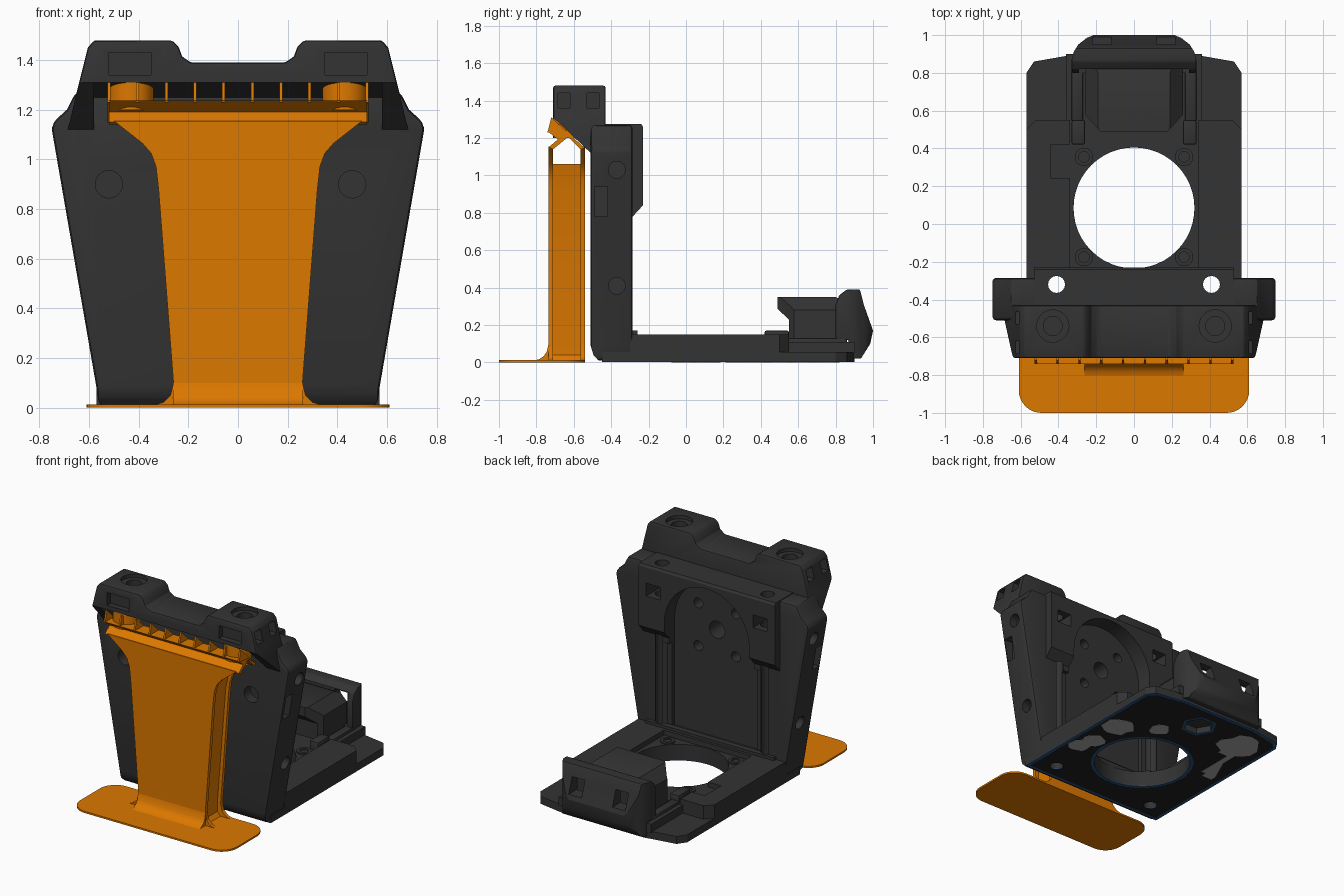
import bpy, bmesh, math, random

if "Cube" in bpy.data.objects:
    bpy.data.objects.remove(bpy.data.objects["Cube"])


def material(name, rgb):
    m = bpy.data.materials.new(name)
    m.use_nodes = True
    m.diffuse_color = (*rgb, 1)
    m.node_tree.nodes["Principled BSDF"].inputs["Base Color"].default_value = (*rgb, 1)
    return m


DARK = material("dark grey plastic", (0.033, 0.033, 0.033))
ORANGE = material("orange support", (0.72, 0.188, 0.0))
BLACK = material("black underside", (0.014, 0.014, 0.014))
GREY = material("grey patch", (0.4, 0.4, 0.4))
BLUE = material("blue outline", (0.025, 0.085, 0.22))
parts = []


def prism(name, pts, axis, lo, hi, mat=DARK, bevel=0):
    """Extrude a closed outline along an axis; points give the two other coordinates in order."""
    place = {"x": lambda a, b, c: (c, a, b), "y": lambda a, b, c: (a, c, b),
             "z": lambda a, b, c: (a, b, c)}[axis]
    bm = bmesh.new()
    ends = [[bm.verts.new(place(a, b, c)) for a, b in pts] for c in (lo, hi)]
    for ring in ends:
        bm.faces.new(ring)
    n = len(pts)
    for i in range(n):
        j = (i + 1) % n
        bm.faces.new((ends[0][i], ends[0][j], ends[1][j], ends[1][i]))
    bmesh.ops.recalc_face_normals(bm, faces=bm.faces)
    if bevel:
        sharp = [e for e in bm.edges if e.calc_face_angle(0) > 0.6]
        bmesh.ops.bevel(bm, geom=sharp, offset=bevel, segments=2, profile=0.5,
                        affect="EDGES", clamp_overlap=True)
    mesh = bpy.data.meshes.new(name)
    bm.to_mesh(mesh)
    bm.free()
    mesh.materials.append(mat)
    ob = bpy.data.objects.new(name, mesh)
    bpy.context.collection.objects.link(ob)
    parts.append(ob)
    return ob


def box(name, x, y, z, mat=DARK, bevel=0):
    return prism(name, [(x[0], y[0]), (x[1], y[0]), (x[1], y[1]), (x[0], y[1])], "z", *z, mat, bevel)


def circle(a, b, r, n=32):
    return [(a + r * math.cos(math.tau * i / n), b + r * math.sin(math.tau * i / n)) for i in range(n)]


def rod(name, centre, r, axis, lo, hi, mat=DARK, n=32):
    return prism(name, circle(*centre, r, n), axis, lo, hi, mat)


def mirrored(half):
    return half + [(-a, b) for a, b in reversed(half)]


def span(side, a, b):
    return tuple(sorted((side * a, side * b)))


def cut(targets, cutters):
    """Subtract the cutters from each target, then discard them."""
    for ob in targets:
        for c in cutters:
            mod = ob.modifiers.new("cut", "BOOLEAN")
            mod.operation, mod.solver, mod.object = "DIFFERENCE", "EXACT", c
        bpy.context.view_layer.update()
        done = bpy.data.meshes.new_from_object(ob.evaluated_get(bpy.context.evaluated_depsgraph_get()))
        ob.modifiers.clear()
        ob.data = done
    for c in cutters:
        parts.remove(c)
        bpy.data.objects.remove(c)


# Upright: tapered wall with thick shoulders at the back
tower = prism("upright_wall", mirrored([(0.56, 0.01), (0.57, 0.08), (0.75, 1.12), (0.745, 1.15),
              (0.69, 1.2), (0.655, 1.27)]), "y", -0.51, -0.285, bevel=0.02)
shoulders = prism("upright_shoulders", [(-0.32, 0.74), (-0.285, 0.78), (-0.23, 0.84), (-0.23, 1.26),
                  (-0.24, 1.275), (-0.45, 1.275), (-0.45, 1.2), (-0.32, 1.2)], "x", -0.53, 0.53)
channel = [(0.33, 0.15)] + [(0.33 * math.cos(math.pi * i / 25), 0.905 + 0.33 * math.sin(math.pi * i / 25))
                            for i in range(13)]
cutters = [prism("channel_cutter", mirrored(channel), "y", -0.345, 0),
           rod("shaft_cutter", (0, 0.905), 0.06, "y", -0.48, 0),
           prism("toe_cutter", [(-0.6, -0.1), (-0.44, 0), (-0.47, 0.012), (-0.495, 0.04), (-0.51, 0.09),
                 (-0.6, 0.1)], "x", -1, 1)]
for s in (-1, 1):
    cutters += [rod("screw_cutter", (s * 0.145, 0.905 + h), 0.035, "y", -0.48, -0.3, n=16)
                for h in (-0.15, 0.15)]
    cutters += [rod("upright_hole_cutter", (s * 0.41, -0.32), 0.045, "z", -0.1, 1.5, n=16),
                box("pocket_cutter", span(s, 0.36, 0.47), (-0.37, -0.1), (1.06, 1.15)),
                box("rail_step_cutter", span(s, 0.3, 0.38), (-0.315, -0.1), (0.15, 0.74)),
                box("side_slot_cutter", span(s, 0.65, 0.9), (-0.49, -0.42), (0.78, 0.94))]
    for h, x in ((1.03, 0.68), (0.41, 0.57)):
        cutters.append(rod("side_hole_cutter", (-0.37, h), 0.045, "x", *span(s, x, x + 0.3), n=20))
    cutters.append(rod("front_hole_cutter", (s * 0.49 - 0.03, 0.9), 0.055, "y", -0.6, -0.44))
cut([tower, shoulders], cutters)

# Head: two raised ends with slots and countersunk holes, sloped and recessed below
head = prism("upright_head", mirrored([(0.69, 1.1), (0.65, 1.27), (0.605, 1.45), (0.58, 1.48), (0.265, 1.48),
             (0.24, 1.455), (0.225, 1.415), (0.19, 1.39)]), "y", -0.71, -0.43, bevel=0.012)
cutters = [prism("underside_cutter", [(-0.85, 1.443), (-0.51, 1.12), (-0.51, 1), (-0.85, 1)], "x", -1, 1),
           prism("recess_cutter", [(-0.85, 1.352), (-0.51, 1.25), (-0.51, 1), (-0.85, 1)], "x", -0.58, 0.58)]
for s in (-1, 1):
    cutters.append(box("front_slot_cutter", span(s, 0.35, 0.52), (-0.8, -0.67), (1.34, 1.43)))
    cutters += [box("head_slot_cutter", span(s, 0.56, 0.9), y, (1.36, 1.44))
                for y in ((-0.685, -0.62), (-0.53, -0.465))]
    cutters += [rod("sink_cutter", (s * 0.43, -0.54), 0.085, "z", 1.455, 1.6),
                rod("sink_hole_cutter", (s * 0.43, -0.54), 0.05, "z", 1.38, 1.6)]
cut([head], cutters)


# Base plate with motor opening
def plate(name, z, mat, inset=0.0):
    return prism(name, mirrored([(0.57 - inset, -0.45 + inset), (0.57 - inset, 0.8),
                 (0.53 - inset, 0.86 - inset), (0.3, 0.9 - inset)]), "z", *z, mat)


base = plate("base_plate", (0.006, 0.055), DARK)
rails = prism("base_rails", mirrored([(0.57, -0.3), (0.57, 0.5), (0.52, 0.55)]), "z", 0.05, 0.15)
lip = box("base_front_lip", (-0.5, 0.5), (-0.3, -0.26), (0.14, 0.17))
step = box("base_rear_step", (-0.36, 0.36), (0.5, 0.9), (0.05, 0.11))
skin = plate("underside_outline", (0.002, 0.007), BLUE)
film = plate("underside_skin", (0.001, 0.005), BLACK, 0.024)
cut([rails], [box("floor_cutter", (-0.34, 0.34), (-0.24, 0.8), (0.115, 0.3)),
              box("notch_cutter", (-0.44, -0.3), (0.24, 0.42), (0.115, 0.3))])
cut([film], [rod("film_cutter", (0, 0.085), 0.344, "z", -0.1, 0.1, n=48),
             rod("film_hex_cutter", (0.02, 0.7), 0.125, "z", -0.1, 0.1, n=6)])
cutters = [rod("opening_cutter", (0, 0.085), 0.32, "z", -0.1, 0.4, n=48),
           rod("hex_cutter", (0.02, 0.7), 0.1, "z", -0.1, 0.045, n=6)]
cutters += [rod("base_hole_cutter", (s * 0.41, -0.32), 0.045, "z", -0.1, 0.4, n=16) for s in (-1, 1)]
cut([base, rails, lip, skin, film], cutters)
for s in (-1, 1):
    for y in (-0.175, 0.355):
        ring = rod("screw_boss", (s * 0.265, y), 0.048, "z", 0.1, 0.125)
        cut([ring], [rod("boss_cutter", (s * 0.265, y), 0.028, "z", 0.08, 0.2)])
    box("block_side_rail", span(s, 0.26, 0.33), (0.42, 0.55), (0.05, 0.17), bevel=0.01)
    box("block_side_wall", span(s, 0.27, 0.33), (0.54, 0.86), (0.05, 0.13), bevel=0.01)

# Irregular patches and a bent stripe on the underside
random.seed(4)
for x, y, r in ((0.47, 0.0, 0.08), (0.44, 0.1, 0.08), (0.43, 0.35, 0.11), (-0.36, 0.66, 0.15), (0.2, 0.5, 0.07)):
    blob = [(x + (a - x) * random.uniform(0.8, 1.1), y + (b - y) * random.uniform(0.8, 1.1))
            for a, b in circle(x, y, r, 13)]
    prism("underside_patch", blob, "z", 0, 0.004, GREY)
prism("underside_stripe", [(-0.3, 0.52), (-0.38, 0.52), (-0.38, 0.25), (-0.5, 0.25), (-0.5, 0.21), (-0.42, 0.21),
      (-0.42, 0.56), (-0.3, 0.56)], "z", 0, 0.004, GREY)

# Rear block and curved rear arm
block = prism("rear_block", [(0.49, 0.35), (0.49, 0.285), (0.55, 0.23), (0.55, 0.05), (0.84, 0.05), (0.84, 0.33),
              (0.8, 0.35)], "x", -0.26, 0.26)
cut([block], [prism("corner_cutter", [(s * 0.17, 0.48), (s * 0.3, 0.48), (s * 0.3, 0.61), (s * 0.25, 0.57)],
                    "z", 0.02, 0.5) for s in (-1, 1)] +
    [prism("slope_cutter", [(s * 0.18, 0.36), (s * 0.28, 0.36), (s * 0.28, 0.26)], "y", 0.4, 0.9) for s in (-1, 1)])
arm = prism("rear_arm", [(0.8, 0.12), (0.8, 0.31), (0.82, 0.36), (0.86, 0.39), (0.93, 0.39), (0.95, 0.31), (1, 0.17),
            (0.985, 0.1), (0.935, 0.02), (0.87, 0.02), (0.87, 0.12)], "x", -0.33, 0.33, bevel=0.008)
cutters = [box("cavity_cutter", (-0.29, 0.29), (0.7, 0.9), (0.13, 0.36))]
for s in (-1, 1):
    cutters += [prism("arm_corner_cutter", [(s * 0.19, 1.01), (s * 0.25, 0.985), (s * 0.295, 0.95),
                      (s * 0.32, 0.91), (s * 0.335, 0.85), (s * 0.5, 0.85), (s * 0.5, 1.01)], "z", -0.1, 0.5),
                box("arm_window_cutter", span(s, 0.12, 0.22), (0.8, 1.1), (0.2, 0.31))]
cut([arm], cutters)

# Printed support: foot, two tapered sheets around a core
foot = []
for cx, cy, a in ((0.49, -0.66, 0), (-0.49, -0.66, 1), (-0.49, -0.88, 2), (0.49, -0.88, 3)):
    foot += [(cx + 0.12 * math.cos(math.pi * (a + i / 8) / 2), cy + 0.12 * math.sin(math.pi * (a + i / 8) / 2))
             for i in range(9)]
prism("support_foot", foot, "z", 0, 0.012, ORANGE)
sheet = [(0.34, 0.01), (0.3, 0.022), (0.272, 0.05), (0.26, 0.1), (0.32, 0.88), (0.33, 0.97), (0.35, 1.025),
         (0.385, 1.065), (0.5, 1.155)]
for name, lo, hi in (("front", -0.735, -0.71), ("back", -0.565, -0.54)):
    prism("support_%s_sheet" % name, mirrored(sheet), "y", lo, hi, ORANGE)
prism("support_core", mirrored([(0.26, 0.01), (0.235, 0.04), (0.235, 0.1), (0.3, 0.92), (0.33, 1.06)]),
      "y", -0.715, -0.56, ORANGE)
prism("support_fillet", [(-0.81, 0.01), (-0.783, 0.018), (-0.76, 0.034), (-0.744, 0.058), (-0.735, 0.1),
      (-0.71, 0.1), (-0.71, 0.01)], "x", -0.262, 0.262, ORANGE)

# Support roof, with fins and two round pads reaching the head
prism("support_roof", [(-0.735, 1.15), (-0.71, 1.14), (-0.63, 1.205), (-0.565, 1.14), (-0.54, 1.145), (-0.64, 1.235),
      (-0.742, 1.237), (-0.685, 1.192)], "x", -0.52, 0.52, ORANGE)
for i in range(10):
    x = -0.52 + i * 1.04 / 9
    prism("support_fin", [(-0.74, 1.23), (-0.72, 1.31), (-0.545, 1.148), (-0.64, 1.22)], "x",
          x - 0.006, x + 0.006, ORANGE)
for s in (-1, 1):
    pad = rod("support_pad", (s * 0.43, -0.62), 0.09, "z", 1.2, 1.32, ORANGE)
    cut([pad], [prism("pad_cutter", [(-0.85, 1.352), (-0.5, 1.247), (-0.5, 1.5), (-0.85, 1.5)], "x", -1, 1)])

# Smooth round surfaces, keep edges sharp
bpy.ops.object.select_all(action="DESELECT")
for ob in parts:
    ob.select_set(True)
bpy.context.view_layer.objects.active = parts[0]
bpy.ops.object.shade_smooth_by_angle(angle=math.radians(28))
